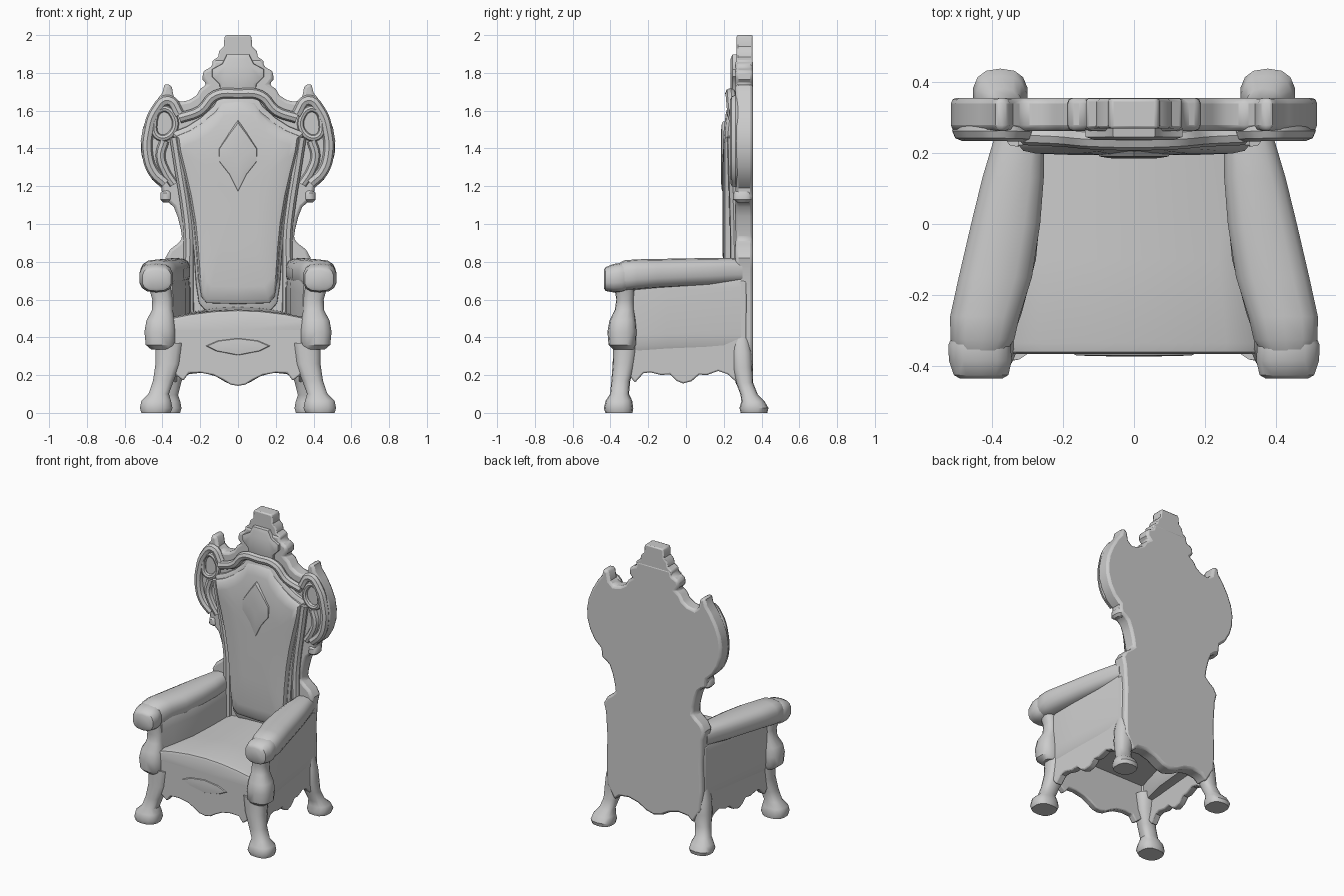
import bpy, bmesh, math
from mathutils import Vector


def loft(name, rings, mirror=False, bevel=0.0):
    """Skin a list of equal-length point rings and cap both ends."""
    bm = bmesh.new()
    rows = [[bm.verts.new(p) for p in ring] for ring in rings]
    n = len(rows[0])
    for a, b in zip(rows, rows[1:]):
        for i in range(n):
            j = (i + 1) % n
            bm.faces.new((a[i], a[j], b[j], b[i]))
    bm.faces.new(rows[0])
    bm.faces.new(rows[-1][::-1])
    bmesh.ops.recalc_face_normals(bm, faces=bm.faces)
    mesh = bpy.data.meshes.new(name)
    bm.to_mesh(mesh)
    bm.free()
    ob = bpy.data.objects.new(name, mesh)
    bpy.context.collection.objects.link(ob)
    if bevel:
        m = ob.modifiers.new("bevel", 'BEVEL')
        m.width, m.segments = bevel, 2
        m.limit_method, m.angle_limit = 'ANGLE', math.radians(50)
    if mirror:
        ob.modifiers.new("mirror", 'MIRROR')
    return ob


def oval(rx, ry, power=0.8, n=14):
    """Rounded-box cross-section."""
    pts = []
    for i in range(n):
        a = 2 * math.pi * (i + 0.5) / n
        c, s = math.cos(a), math.sin(a)
        pts.append((rx * math.copysign(abs(c) ** power, c), ry * math.copysign(abs(s) ** power, s)))
    return pts


def post(name, rings):
    """Mirrored upright part; rings are (x, y, z, rx, ry)."""
    return loft(name, [[(x + u, y + v, z) for u, v in oval(rx, ry)] for x, y, z, rx, ry in rings], True)


def beam(name, rings, power=0.75):
    """Mirrored part running along y; rings are (y, x0, x1, z0, z1)."""
    return loft(name, [[((a + b) / 2 + u, y, (c + d) / 2 + v)
                        for u, v in oval((b - a) / 2, (d - c) / 2, power)]
                       for y, a, b, c, d in rings], True)


def both(half):
    """Complete a half outline (x, z) about x = 0."""
    return half + [(-x, z) for x, z in reversed(half) if x > 0.001]


def plate(name, half, layers, zc=0.0, bevel=0.0, lean=0.0):
    """Symmetric outline stacked along y; layers are (y, scale about zc)."""
    return loft(name, [[(x * s, y + lean * max(0, zc + (z - zc) * s - 1.48), zc + (z - zc) * s)
                        for x, z in both(half)] for y, s in layers], bevel=bevel)


def tube(name, pts, radius, cyclic=False, mirror=True):
    """Smooth moulding along (x, y, z) points."""
    cu = bpy.data.curves.new(name, 'CURVE')
    cu.dimensions, cu.bevel_depth, cu.bevel_resolution = '3D', radius, 2
    cu.resolution_u, cu.use_fill_caps = 5, True
    sp = cu.splines.new('BEZIER')
    sp.bezier_points.add(len(pts) - 1)
    for bp, p in zip(sp.bezier_points, pts):
        bp.co = p
        bp.handle_left_type = bp.handle_right_type = 'AUTO'
    sp.use_cyclic_u = cyclic
    tmp = bpy.data.objects.new(name + "_path", cu)
    bpy.context.collection.objects.link(tmp)
    mesh = bpy.data.meshes.new_from_object(tmp.evaluated_get(bpy.context.evaluated_depsgraph_get()))
    bpy.data.objects.remove(tmp)
    ob = bpy.data.objects.new(name, mesh)
    bpy.context.collection.objects.link(ob)
    if mirror:
        ob.modifiers.new("mirror", 'MIRROR')
    return ob


# Legs with clubbed feet
post("front_leg", [(.435, -.355, 0, .078, .072), (.433, -.357, .025, .088, .078), (.433, -.355, .065, .08, .07),
                   (.42, -.352, .1, .055, .05), (.395, -.345, .17, .056, .05), (.37, -.328, .26, .068, .06),
                   (.362, -.318, .37, .078, .068)])
post("back_leg", [(.375, .36, 0, .07, .07), (.376, .36, .025, .078, .077), (.374, .355, .06, .07, .062),
                  (.366, .335, .095, .05, .046), (.35, .31, .16, .05, .045), (.335, .299, .24, .062, .054),
                  (.33, .295, .32, .06, .054), (.325, .29, .4, .045, .045)])

# Bulbous arm posts
post("arm_post", [(.4, -.33, .335, .06, .055), (.41, -.337, .36, .08, .073), (.413, -.338, .43, .084, .078),
                  (.41, -.335, .49, .076, .07), (.4, -.325, .545, .056, .052), (.4, -.322, .6, .055, .047),
                  (.415, -.325, .67, .06, .055)])

# Padded armrests with a stepped front knob
beam("armrest", [(-.36, .36, .5, .66, .79), (-.325, .335, .518, .645, .808), (-.26, .32, .519, .652, .813),
                 (-.15, .285, .495, .66, .815), (0, .262, .46, .668, .818), (.13, .252, .428, .675, .82),
                 (.24, .252, .395, .685, .82), (.3, .26, .375, .69, .815)])
beam("armrest_knob", [(-.435, .37, .49, .66, .755), (-.425, .352, .508, .645, .772), (-.385, .342, .522, .638, .788),
                      (-.34, .345, .524, .638, .795), (-.31, .36, .51, .65, .79)])
beam("arm_side_padding", [(-.335, .345, .425, .32, .72), (-.25, .315, .428, .32, .74), (-.1, .275, .415, .32, .75),
                          (.1, .256, .395, .32, .755), (.29, .25, .372, .32, .76)], 0.4)

# Seat cushion, its front face flush with the apron
seat = []
for y, w, dz in ((-.366, .35, -.02), (-.36, .365, -.006), (-.335, .37, 0), (-.1, .34, .005), (.28, .31, .015)):
    half = [(0, .547), (.35 * w, .541), (.7 * w, .525), (.93 * w, .508), (w, .48), (w, .44), (0, .44)]
    seat.append([(x, y, z + (dz if z > .45 else 0)) for x, z in both(half)])
loft("seat", seat)

# Scalloped aprons
front = [(0, .5), (.37, .5), (.41, .4), (.39, .25), (.29, .17), (.26, .21), (.2, .213), (.13, .2),
         (.08, .175), (.04, .15), (0, .143)]
plate("front_apron", front, [(-.365, 1), (-.32, 1)], bevel=.008)
plate("apron_carving", [(0, .4), (.12, .385), (.19, .355), (.13, .325), (0, .3)],
      [(-.355, 1), (-.37, .85), (-.372, .4)], .35)
side = [(-.34, .68), (-.34, .25), (-.27, .16), (-.225, .21), (-.19, .215), (-.13, .2), (-.085, .205), (-.05, .17),
        (-.015, .156), (.03, .168), (.07, .203), (.11, .2), (.17, .222), (.22, .205), (.27, .16),
        (.32, .25), (.32, .7)]
loft("side_panel", [[(.42 - .08 * (y + .34) - d, y, z) for y, z in side] for d in (0, .05)], True, .008)

# Flat backrest slab: crest, wings, waist and rear apron in one outline
outline = [(0, 1.87), (.13, 1.87), (.14, 1.83), (.185, 1.81), (.188, 1.765), (.165, 1.74), (.2, 1.715), (.22, 1.68),
           (.26, 1.655), (.31, 1.645), (.34, 1.67), (.35, 1.725), (.37, 1.745), (.39, 1.735), (.4, 1.695),
           (.435, 1.65), (.475, 1.58), (.503, 1.51), (.515, 1.44), (.512, 1.37), (.492, 1.3), (.455, 1.235),
           (.405, 1.19), (.4, 1.13), (.365, 1.112), (.34, 1.09), (.32, 1.04),
           (.302, .97), (.295, .92), (.32, .895), (.36, .865), (.385, .82), (.37, .76), (.36, .6), (.365, .4),
           (.36, .27), (.3, .17), (.26, .205), (.19, .213), (.12, .195), (.06, .16), (0, .145)]
plate("backrest", outline, [(.355, 1), (.262, 1)], bevel=.016)
plate("stepped_finial", [(0, 2), (.065, 2), (.072, 1.985), (.075, 1.94), (.1, 1.915), (.105, 1.885), (.135, 1.865),
                         (.135, 1.83), (0, 1.83)], [(.353, 1), (.268, 1)], bevel=.008)
plate("crest_shield", [(0, 1.9), (.06, 1.9), (.085, 1.85), (.14, 1.82), (.14, 1.78), (.1, 1.74), (.09, 1.67), (0, 1.66)],
      [(.28, 1), (.245, .97), (.236, .8)], 1.77)

# Raised scroll mouldings
tube("crest_rail", [(-.31, .25, 1.56), (-.2, .245, 1.6), (-.12, .238, 1.68), (0, .235, 1.69),
                    (.12, .238, 1.68), (.2, .245, 1.6), (.31, .25, 1.56)], .028, mirror=False)
tube("wing_rim", [(.31, .26, 1.58), (.37, .262, 1.655), (.435, .262, 1.6), (.475, .262, 1.48), (.48, .262, 1.38),
                  (.45, .262, 1.28), (.385, .264, 1.215)], .029)
tube("wing_scroll", [(.4, .258, 1.61), (.445, .258, 1.53), (.42, .258, 1.46), (.35, .258, 1.48), (.34, .258, 1.57)],
     .018, True)
tube("wing_leaf", [(.39, .262, 1.44), (.41, .262, 1.36), (.385, .264, 1.28), (.34, .268, 1.21)], .026)
tube("side_moulding", [(.335, .245, 1.46), (.31, .25, 1.3), (.278, .256, 1.1), (.262, .26, .95), (.262, .262, .75),
                       (.26, .262, .52)], .028)
post("wing_bead", [(.378, .3, 1.115, .02, .03), (.38, .3, 1.13, .032, .05), (.38, .3, 1.165, .03, .05),
                   (.375, .3, 1.185, .02, .03)])

# Upholstered back cushion with central diamond
cushion = [(0, 1.675), (.09, 1.668), (.125, 1.61), (.19, 1.55), (.26, 1.505), (.335, 1.475), (.325, 1.4), (.295, 1.28),
           (.265, 1.15), (.24, 1.0), (.225, .85), (.215, .7), (.2, .6), (.17, .565), (0, .56)]
plate("back_cushion_border", cushion, [(.28, 1.04), (.245, 1.03), (.232, .98)], 1.15)
plate("back_cushion", cushion, [(.27, .98), (.222, .97), (.206, .93), (.198, .82), (.194, .5), (.193, .15)], 1.15, lean=.12)
plate("diamond_tuft", [(0, 1.54), (.045, 1.48), (.1, 1.4), (.1, 1.33), (.045, 1.26), (0, 1.17)],
      [(.205, 1.05), (.19, .97), (.185, .7), (.184, .2)], 1.36)

# Soft shading with crisp edges kept
bpy.ops.object.select_all(action='DESELECT')
for ob in bpy.context.scene.objects:
    ob.select_set(True)
    bpy.context.view_layer.objects.active = ob
bpy.ops.object.shade_smooth_by_angle(angle=math.radians(38))
